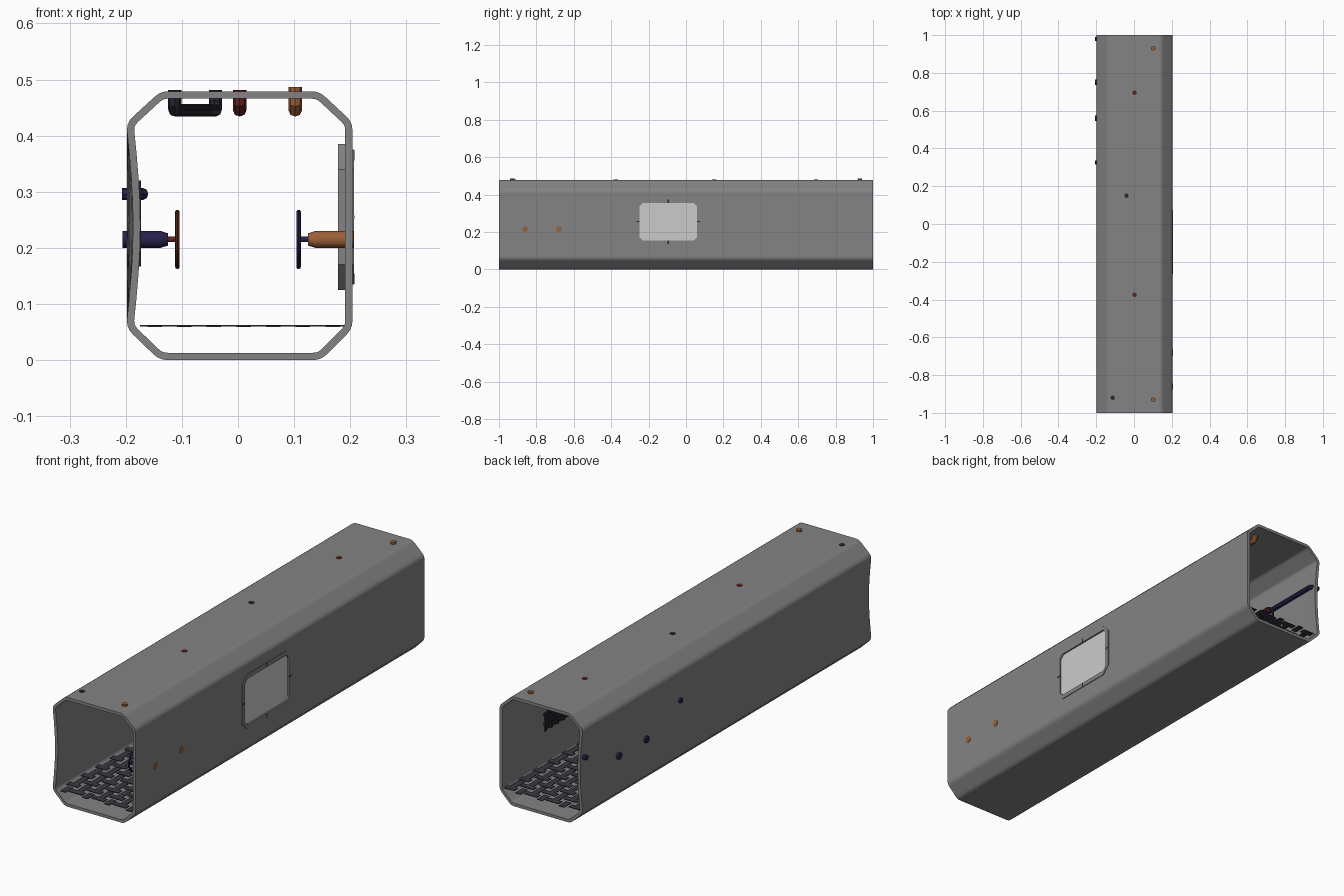
import bpy, bmesh, math
from mathutils import Vector, Matrix

if "Cube" in bpy.data.objects:
    bpy.data.objects.remove(bpy.data.objects["Cube"])


def mat(name, c):
    m = bpy.data.materials.new(name)
    m.diffuse_color = (*c, 1)
    m.use_nodes = True
    m.node_tree.nodes["Principled BSDF"].inputs["Base Color"].default_value = m.diffuse_color
    return m


DARK = mat("dark", (0.02, 0.02, 0.03))
NAVY = mat("navy", (0.02, 0.015, 0.07))
RED = mat("red", (0.12, 0.015, 0.01))
ORANGE = mat("orange", (0.33, 0.12, 0.04))
GLASS = mat("glass", (0.8, 0.8, 0.8))
FLOOR = mat("floor", (0.04, 0.04, 0.055))
HULL = mat("hull", (0.23, 0.23, 0.23))


def activate(ob):
    bpy.ops.object.select_all(action='DESELECT')
    ob.select_set(True)
    bpy.context.view_layer.objects.active = ob


def finish(name, bm, m=None, smooth=True):
    me = bpy.data.meshes.new(name)
    bm.to_mesh(me)
    bm.free()
    ob = bpy.data.objects.new(name, me)
    bpy.context.collection.objects.link(ob)
    if m:
        me.materials.append(m)
    if smooth:
        activate(ob)
        bpy.ops.object.shade_smooth_by_angle(angle=math.radians(30))
    return ob


def add_box(bm, c, s):
    bmesh.ops.create_cube(bm, size=1, matrix=Matrix.Translation(c) @ Matrix.Diagonal((*s, 1)))


def rounded(points, r, n=3):
    out = []
    for i, p in enumerate(points):
        p = Vector(p)
        a = p + (Vector(points[i - 1]) - p).normalized() * r
        b = p + (Vector(points[(i + 1) % len(points)]) - p).normalized() * r
        for k in range(n + 1):
            t = k / n
            out.append(a * (1 - t) ** 2 + p * 2 * t * (1 - t) + b * t * t)
    return out


def octagon(hy, hz, c):
    return [(-hy + c, -hz), (hy - c, -hz), (hy, -hz + c), (hy, hz - c),
            (hy - c, hz), (-hy + c, hz), (-hy, hz - c), (-hy, -hz + c)]


WY, WZ = -0.095, 0.255


def window_part(name, outer, inner, x0, x1, m=None):
    # ring when inner is given, plate otherwise
    bm = bmesh.new()
    loops = []
    for pts in ([outer, inner] if inner else [outer]):
        for x in (x0, x1):
            loops.append([bm.verts.new((x, WY + p[0], WZ + p[1])) for p in pts])
    if inner:
        o0, o1, i0, i1 = loops
        strips = ((o0, o1), (o1, i1), (i1, i0), (i0, o0))
    else:
        strips = (loops,)
        for lp in loops:
            bm.faces.new(lp)
    for a, b in strips:
        for k in range(8):
            bm.faces.new((a[k], a[(k + 1) % 8], b[(k + 1) % 8], b[k]))
    bmesh.ops.recalc_face_normals(bm, faces=bm.faces)
    return finish(name, bm, m, smooth=False)


# Corridor shell: chamfered profile, left wall bowed inwards towards both ends
corners = [(-0.14, 0), (0.148, 0), (0.204, 0.056), (0.204, 0.424),
           (0.145, 0.479), (-0.138, 0.479), (-0.198, 0.424), (-0.198, 0.056)]
profile = rounded(corners, 0.014)
bow = [Vector((-0.198, 0.41 - 0.34 * k / 8)) for k in range(1, 8)]
profile = profile[:28] + bow + profile[28:]
bm = bmesh.new()
rows = []
for y in (-1, -0.95, -0.88, -0.78, -0.6, 0.6, 0.78, 0.88, 0.95, 1):
    row = []
    for k, p in enumerate(profile):
        dent = 0.011 * abs(y) ** 6 * math.sin(math.pi * (k - 27) / 8) if 28 <= k < 35 else 0
        row.append(bm.verts.new((p.x + dent, y, p.y)))
    rows.append(row)
for a, b in zip(rows, rows[1:]):
    for k in range(len(profile)):
        j = (k + 1) % len(profile)
        bm.faces.new((b[k], b[j], a[j], a[k]))
bm.normal_update()
shell = finish("corridor_shell", bm, HULL, smooth=False)
sol = shell.modifiers.new("thickness", 'SOLIDIFY')
sol.thickness = 0.013
# thickness always grows towards the inside
low = min(shell.data.polygons, key=lambda f: f.center.z)
sol.offset = 1 if low.normal.z > 0 else -1

# Window opening, frames and pane
hole = octagon(0.153, 0.101, 0.018)
cutter = window_part("window_cutter", octagon(0.16, 0.11, 0.03), None, 0.15, 0.25)
cutter.hide_render = True
cutter.hide_set(True)
cut = shell.modifiers.new("window", 'BOOLEAN')
cut.object = cutter
cut.solver = 'EXACT'
window_part("window_outer_frame", octagon(0.17, 0.12, 0.035), hole, 0.192, 0.207, HULL)
window_part("window_inner_frame", octagon(0.185, 0.13, 0.045), hole, 0.178, 0.192, HULL)
window_part("window_pane", hole, None, 0.196, 0.200, GLASS)
bm = bmesh.new()
for s in (-1, 1):
    add_box(bm, (0.2055, WY + s * 0.161, WZ), (0.004, 0.017, 0.006))
    add_box(bm, (0.2055, WY, WZ + s * 0.11), (0.004, 0.006, 0.018))
finish("window_frame_seams", bm, DARK, False)

# Woven floor grating
bm = bmesh.new()
nx, ny = 7, 40
px, py = 0.37 / nx, 2 / ny
for i in range(nx):
    for j in range(ny):
        x, y = -0.18 + (i + 0.5) * px + 0.005, -1 + (j + 0.5) * py
        if (i + j) % 2:
            add_box(bm, (x, y, 0.0612), (px * 1.2 if 0 < i < nx - 1 else px, 0.026, 0.003))
        else:
            add_box(bm, (x, y, 0.060), (0.026, min(py * 1.4, 2 * (1 - abs(y))), 0.003))
finish("floor_grating", bm, FLOOR, False)


# Handrails: swept tubes with both ends through the shell
def rail(name, pts, r, m):
    cu = bpy.data.curves.new(name, 'CURVE')
    cu.dimensions = '3D'
    cu.bevel_depth = r
    cu.bevel_resolution = 2
    cu.use_fill_caps = True
    path = [Vector(pts[0])]
    for i in (1, 2):
        p = Vector(pts[i])
        for q in (pts[i - 1], pts[i + 1]):
            path.append(p + (Vector(q) - p).normalized() * 0.012)
    path.append(Vector(pts[3]))
    sp = cu.splines.new('POLY')
    sp.points.add(len(path) - 1)
    for v, p in zip(sp.points, path):
        v.co = (*p, 1)
    ob = bpy.data.objects.new(name, cu)
    bpy.context.collection.objects.link(ob)
    cu.materials.append(m)
    activate(ob)
    bpy.ops.object.convert(target='MESH')
    bpy.ops.object.shade_smooth_by_angle(angle=math.radians(40))


for name, a, b, top, m in (("ceiling_rail_orange", (0.102, -0.93), (0.102, 0.93), 0.487, ORANGE),
                           ("ceiling_rail_red", (0.003, -0.375), (0.003, 0.695), 0.481, RED),
                           ("ceiling_rail_black", (-0.113, -0.92), (-0.04, 0.15), 0.481, DARK)):
    rail(name, [(*a, top), (*a, 0.445), (*b, 0.445), (*b, top)], 0.012, m)
rail("wall_rail", [(-0.207, 0.98, 0.296), (-0.17, 0.98, 0.296),
                   (-0.17, 0.325, 0.296), (-0.207, 0.325, 0.296)], 0.011, NAVY)


# Valves: stem through the wall and a spoked hand wheel
def valve(name, side, y, stem_mat, wheel_mat):
    def rod(bm, x0, x1, r0, r1):
        M = Matrix.Translation((side * (x0 + x1) / 2, y, 0.215)) @ Matrix.Rotation(-side * math.pi / 2, 4, 'Y')
        bmesh.ops.create_cone(bm, cap_ends=True, segments=16, radius1=r0, radius2=r1,
                              depth=abs(x0 - x1), matrix=M)
    bm = bmesh.new()
    rod(bm, 0.206, 0.138, 0.015, 0.015)
    rod(bm, 0.138, 0.125, 0.015, 0.011)
    finish(name + "_stem", bm, stem_mat)
    bm = bmesh.new()
    rod(bm, 0.126, 0.105, 0.005, 0.005)
    n, k = 24, 8
    ring = [[bm.verts.new((side * 0.108 + 0.004 * math.cos(b),
                           y + (0.049 + 0.004 * math.sin(b)) * math.cos(a),
                           0.215 + (0.049 + 0.004 * math.sin(b)) * math.sin(a)))
             for b in [2 * math.pi * j / k for j in range(k)]]
            for a in [2 * math.pi * i / n for i in range(n)]]
    for i in range(n):
        for j in range(k):
            bm.faces.new((ring[i][j], ring[(i + 1) % n][j],
                          ring[(i + 1) % n][(j + 1) % k], ring[i][(j + 1) % k]))
    add_box(bm, (side * 0.108, y, 0.215), (0.005, 0.096, 0.005))
    add_box(bm, (side * 0.108, y, 0.215), (0.005, 0.005, 0.096))
    bmesh.ops.recalc_face_normals(bm, faces=bm.faces)
    finish(name + "_wheel", bm, wheel_mat)


for i, y in enumerate((-0.86, -0.68)):
    valve(f"right_valve_{i}", 1, y, ORANGE, NAVY)
for i, y in enumerate((0.75, 0.56)):
    valve(f"left_valve_{i}", -1, y, NAVY, RED)


# Woven wall vents
def vent(name, x, y, z, ny, nz, step):
    bm = bmesh.new()
    for i in range(ny):
        for j in range(nz):
            c = (x, y + (i - (ny - 1) / 2) * step, z + (j - (nz - 1) / 2) * step)
            tall = (i + j) % 2
            size = (step * 0.5, step * 1.3) if tall else (step * 1.3, step * 0.5)
            add_box(bm, (c[0] + 0.003 * tall, c[1], c[2]), (0.008, *size))
    finish(name, bm, DARK, False)


vent("left_wall_vent", -0.18, -0.1, 0.243, 14, 7, 0.021)
vent("right_wall_vent", 0.186, 0.63, 0.248, 8, 4, 0.021)
